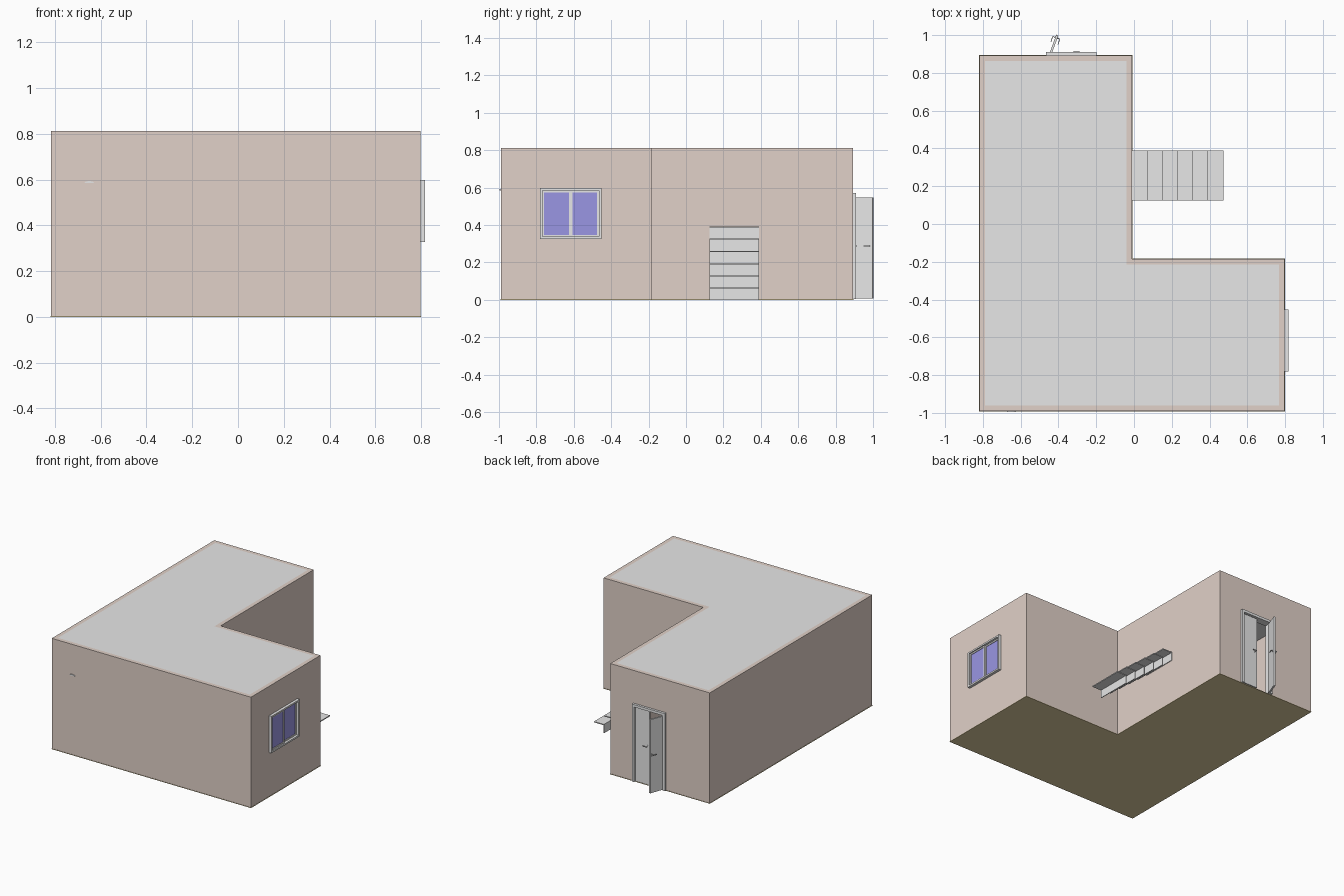
import bpy, bmesh, math
from mathutils import Matrix, Vector

if "Cube" in bpy.data.objects:
    bpy.data.objects.remove(bpy.data.objects["Cube"])


def material(name, rgb):
    m = bpy.data.materials.new(name)
    lin = [((c / 255 + 0.055) / 1.055) ** 2.4 for c in rgb]
    m.diffuse_color = (*lin, 1)
    m.use_nodes = True
    m.node_tree.nodes["Principled BSDF"].inputs["Base Color"].default_value = m.diffuse_color
    return m


WALL = material("wall_plaster", (225, 209, 200))
GREY = material("light_grey", (231, 231, 231))
FLOOR = material("floor_brown", (223, 206, 160))
GLASS = material("window_blue", (154, 150, 227))


def finish(name, bm, mat):
    bmesh.ops.recalc_face_normals(bm, faces=bm.faces)
    me = bpy.data.meshes.new(name)
    bm.to_mesh(me)
    bm.free()
    me.materials.append(mat)
    ob = bpy.data.objects.new(name, me)
    bpy.context.collection.objects.link(ob)
    return ob


def boxes(name, spans, mat, mat4=None):
    """One object from boxes given as (x0, x1, y0, y1, z0, z1)."""
    bm = bmesh.new()
    for x0, x1, y0, y1, z0, z1 in spans:
        t = Matrix.Translation(((x0 + x1) / 2, (y0 + y1) / 2, (z0 + z1) / 2))
        s = Matrix.Diagonal((x1 - x0, y1 - y0, z1 - z0, 1))
        bmesh.ops.create_cube(bm, size=1, matrix=t @ s)
    if mat4:
        bm.transform(mat4)
    return finish(name, bm, mat)


def outline(d):
    """L-shaped plan, moved inward by d."""
    x0, x1, xm = -0.818 + d, 0.798 - d, -0.011 - d
    y0, y1, ym = -0.99 + d, 0.893 - d, -0.185 - d
    return [(x0, y0), (x1, y0), (x1, ym), (xm, ym), (xm, y1), (x0, y1)]


def slab(name, d, z0, z1, mat):
    bm = bmesh.new()
    f = bm.faces.new([bm.verts.new((x, y, z0)) for x, y in outline(d)])
    ext = bmesh.ops.extrude_face_region(bm, geom=[f], use_keep_orig=True)
    vs = [g for g in ext["geom"] if isinstance(g, bmesh.types.BMVert)]
    bmesh.ops.translate(bm, verts=vs, vec=(0, 0, z1 - z0))
    return finish(name, bm, mat)


H, T = 0.812, 0.03
slab("floor", -0.002, 0, 0.004, FLOOR)
slab("roof", T, H - 0.03, H, GREY)

# walls: ring between the outer and inner plan
bm = bmesh.new()
rings = [[bm.verts.new((x, y, z)) for x, y in outline(d)]
         for d, z in ((0, 0.004), (0, H), (T, H), (T, 0.004))]
for a, b in zip(rings, rings[1:] + rings[:1]):
    for i in range(6):
        j = (i + 1) % 6
        bm.faces.new((a[i], a[j], b[j], b[i]))
walls = finish("walls", bm, WALL)

# door and window openings
for cut in [(-0.452, -0.212, 0.8, 1.0, -0.1, 0.56), (0.7, 0.9, -0.77, -0.465, 0.335, 0.588)]:
    cutter = boxes("opening_cutter", [cut], WALL)
    cutter.hide_render = True
    mod = walls.modifiers.new("opening", 'BOOLEAN')
    mod.operation, mod.solver, mod.object = 'DIFFERENCE', 'EXACT', cutter
    bpy.context.view_layer.objects.active = walls
    bpy.ops.object.modifier_apply(modifier=mod.name)
    bpy.data.objects.remove(cutter)


def frame(x0, x1, y0, y1, z0, z1, w):
    """Four bars around an opening in the yz plane."""
    return [(x0, x1, y0, y0 + w, z0, z1), (x0, x1, y1 - w, y1, z0, z1),
            (x0, x1, y0 + w, y1 - w, z0, z0 + w), (x0, x1, y0 + w, y1 - w, z1 - w, z1)]


# sliding window: outer frame, two sashes and their panes
boxes("window_frame", frame(0.755, 0.818, -0.78, -0.453, 0.326, 0.597, 0.012), GREY)
for side, x, y0, y1 in (("left", 0.797, -0.768, -0.616), ("right", 0.789, -0.617, -0.465)):
    boxes("window_sash_" + side, frame(x, x + 0.012, y0, y1, 0.338, 0.585, 0.01), GREY)
    boxes("window_pane_" + side, [(x + 0.004, x + 0.008, y0 + 0.01, y1 - 0.01, 0.348, 0.575)], GLASS)

# door frame
boxes("door_frame", [(-0.465, -0.447, 0.855, 0.91, 0.004, 0.572),
                     (-0.217, -0.199, 0.855, 0.91, 0.004, 0.572),
                     (-0.447, -0.217, 0.855, 0.91, 0.553, 0.572)], GREY)

# door leaves: built from the hinge along +x, then turned into place
W = 0.114
lever = []
for s in (-1, 1):
    lever += [(W - 0.019, W - 0.011, *sorted((s * 0.006, s * 0.009)), 0.278, 0.298),
              (W - 0.017, W - 0.013, *sorted((s * 0.009, s * 0.02)), 0.286, 0.29),
              (W - 0.045, W - 0.013, *sorted((s * 0.018, s * 0.022)), 0.285, 0.291)]
for side, hinge, turn in (("open", (-0.445, 0.893, 0), math.radians(70)),
                          ("closed", (-0.219, 0.893, 0), math.pi)):
    place = Matrix.Translation(Vector(hinge)) @ Matrix.Rotation(turn, 4, 'Z')
    boxes("door_leaf_" + side, [(0, W, -0.006, 0.006, 0.008, 0.547)], GREY, place)
    boxes("door_handle_" + side, lever, GREY, place)

# stairs: thin treads, each with a riser hanging from its inner edge
steps, run, rise = 6, 0.0805, 0.0655
parts = []
for i in range(steps):
    x, z = 0.473 - i * run, (i + 1) * rise
    parts.append((x - run, x, 0.125, 0.39, z - 0.007, z))
    parts.append((x - run, x - run + 0.005, 0.125, 0.39, z - rise, z - 0.007))
boxes("stairs", parts, GREY)

# small half-round fitting on the front wall
bm = bmesh.new()
pts = [(-0.65 + 0.022 * math.cos(a), -0.996, 0.584 + 0.009 * math.sin(a))
       for a in (math.pi * i / 8 for i in range(9))]
f = bm.faces.new([bm.verts.new(p) for p in pts])
ext = bmesh.ops.extrude_face_region(bm, geom=[f], use_keep_orig=True)
bmesh.ops.translate(bm, vec=(0, 0.01, 0),
                    verts=[g for g in ext["geom"] if isinstance(g, bmesh.types.BMVert)])
finish("front_fitting", bm, GREY)
